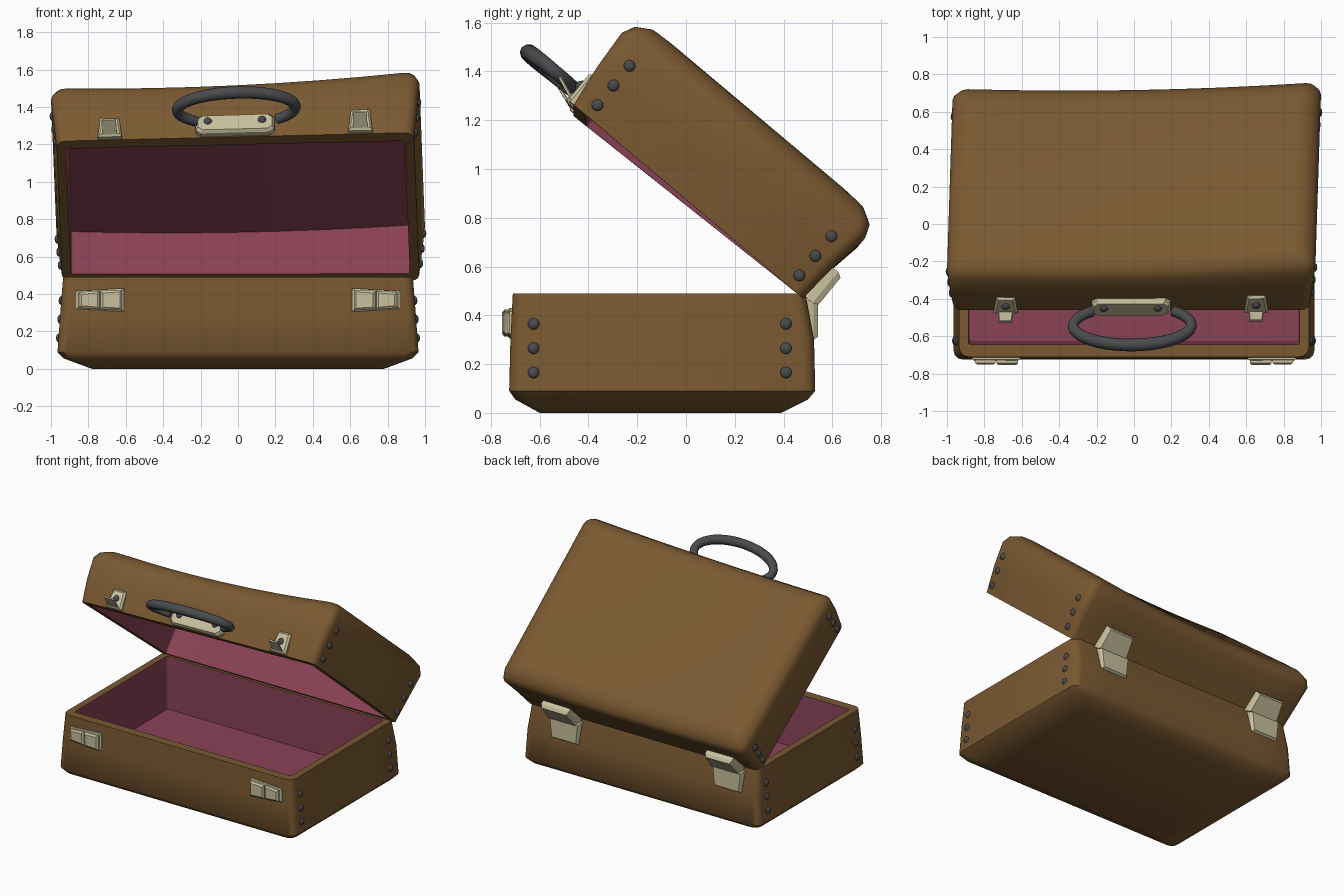
import bpy, bmesh, math
from mathutils import Vector, Matrix

if "Cube" in bpy.data.objects:
    bpy.data.objects.remove(bpy.data.objects["Cube"], do_unlink=True)


def material(name, rgb):
    m = bpy.data.materials.new(name)
    m.use_nodes = True
    m.diffuse_color = (*rgb, 1)
    m.node_tree.nodes["Principled BSDF"].inputs["Base Color"].default_value = (*rgb, 1)
    return m


LEATHER = material("brown leather", (0.195, 0.100, 0.031))
LINING = material("rose lining", (0.254, 0.054, 0.093))
METAL = material("pale brass", (0.578, 0.533, 0.342))
DARK = material("dark iron", (0.065, 0.069, 0.074))


def finish(name, bm, mats, angle=45):
    bmesh.ops.recalc_face_normals(bm, faces=bm.faces)
    mesh = bpy.data.meshes.new(name)
    bm.to_mesh(mesh)
    bm.free()
    for m in mats:
        mesh.materials.append(m)
    ob = bpy.data.objects.new(name, mesh)
    bpy.context.collection.objects.link(ob)
    bpy.ops.object.select_all(action='DESELECT')
    ob.select_set(True)
    bpy.context.view_layer.objects.active = ob
    bpy.ops.object.shade_smooth_by_angle(angle=math.radians(angle))
    return ob


# Lid frame: u runs from hinge to front along the rim, v is depth; slightly warped
TILT = math.radians(39.3)
HINGE_Y, HINGE_Z = 0.48, 0.47


def lid(x, u, v):
    v += (-0.045 + 0.025 * x + 0.035 * x * x) * v / 0.35
    y = HINGE_Y - u * math.cos(TILT) + v * math.sin(TILT)
    z = HINGE_Z + u * math.sin(TILT) + v * math.cos(TILT) + 0.02 * x * u
    return Vector((x + 0.015 - 0.025 * u, y, z))


def base(x, y, z):
    return Vector((x, y, z))


def ring(hx, y0, y1, r):
    """Rounded rectangle, listed along one long side and back along the other."""
    half, arc, steps = [], 3, 8
    for k in range(arc + 1):
        a = math.pi / 2 * k / arc
        half.append((-hx + r - r * math.cos(a), r - r * math.sin(a)))
    for k in range(1, steps):
        half.append((-(hx - r) * (1 - 2 * k / steps), 0))
    for k in range(arc + 1):
        a = math.pi / 2 * k / arc
        half.append((hx - r + r * math.sin(a), r - r * math.cos(a)))
    return [(x, y0 + d) for x, d in half] + [(x, y1 - d) for x, d in reversed(half)]


def shell(name, rings, to_world, lined_from):
    """Loft outside, over the rim and down the lined inside."""
    bm = bmesh.new()
    loops = [[bm.verts.new(to_world(x, y, d)) for x, y in ring(hx, y0, y1, r)]
             for d, hx, y0, y1, r in rings]
    n = len(loops[0])
    for k in range(len(loops) - 1):
        a, b = loops[k], loops[k + 1]
        for i in range(n):
            j = (i + 1) % n
            f = bm.faces.new((a[i], a[j], b[j], b[i]))
            f.material_index = int(k >= lined_from)
    for loop, mat in ((loops[0], 0), (loops[-1], 1)):
        for i in range(n // 2 - 1):
            f = bm.faces.new((loop[i], loop[i + 1], loop[n - 2 - i], loop[n - 1 - i]))
            f.material_index = mat
    return finish(name, bm, [LEATHER, LINING])


# Case bottom and lid: depth, half width, near edge, far edge, corner radius
shell("case_bottom", [
    (0, 0.78, -0.60, 0.39, 0.04), (0.055, 0.93, -0.70, 0.50, 0.05),
    (0.09, 0.965, -0.725, 0.53, 0.05), (0.30, 0.95, -0.72, 0.525, 0.05),
    (0.49, 0.935, -0.71, 0.49, 0.05), (0.49, 0.885, -0.645, 0.435, 0.01),
    (0.10, 0.88, -0.625, 0.435, 0.01)], base, 5)
shell("case_lid", [
    (0.45, 0.85, 0.10, 1.12, 0.06), (0.44, 0.91, 0.04, 1.17, 0.06),
    (0.40, 0.965, -0.02, 1.225, 0.06), (0.345, 0.985, -0.04, 1.25, 0.06),
    (0.18, 0.972, -0.015, 1.24, 0.05), (0, 0.955, 0, 1.216, 0.05),
    (0, 0.905, 0.06, 1.15, 0.01), (0.33, 0.905, 0.06, 1.16, 0.01)], lid, 6)


# Surfaces that fittings sit on: a across, b up the wall, h outwards
def base_front(a, b, h): return base(a, -0.715 - h, b)
def base_back(a, b, h): return base(a, 0.50 + h, b)
def lid_front(a, b, h): return lid(a, 1.225 + h, b)
def lid_back(a, b, h): return lid(a, -0.01 - h, b)


def plate(name, pts, surface, bottom, top, inset=0.012):
    """Polygon plate with a sloping bevelled edge."""
    bm = bmesh.new()
    c = sum((Vector(p) for p in pts), Vector((0, 0))) / len(pts)
    small = []
    for p in pts:
        d = Vector(p) - c
        small.append(c + Vector([math.copysign(max(abs(q) - inset, 0), q) for q in d]))
    layers = [(pts, bottom), (pts, top - (top - bottom) * 0.35), (small, top)]
    loops = [[bm.verts.new(surface(p[0], p[1], h)) for p in ps] for ps, h in layers]
    n = len(pts)
    for lo, hi in zip(loops, loops[1:]):
        for i in range(n):
            bm.faces.new((lo[i], lo[(i + 1) % n], hi[(i + 1) % n], hi[i]))
    bm.faces.new(loops[0])
    bm.faces.new(loops[-1])
    return finish(name, bm, [METAL], 25)


def trapezoid(x, w0, w1, b0, b1):
    return [(x - w0, b0), (x + w0, b0), (x + w1, b1), (x - w1, b1)]


def studs(name, spots, r, flat=1):
    bm = bmesh.new()
    for p in spots:
        bmesh.ops.create_uvsphere(bm, u_segments=12, v_segments=8, radius=r,
                                  matrix=Matrix.Translation(p) @ Matrix.Diagonal((flat, 1, 1, 1)))
    return finish(name, bm, [DARK], 60)


# Latches and clasps at the front
for side, s in (("left", 1), ("right", -1)):
    def outline(x0, x1, h0, h1):
        return [(s * x0, 0.368 - h0), (s * x1, 0.368 - h1),
                (s * x1, 0.368 + h1), (s * x0, 0.368 + h0)]
    plate(side + "_latch_back", outline(0.61, 0.865, 0.063, 0.047), base_front, -0.01, 0.018)
    plate(side + "_latch_inner", outline(0.62, 0.735, 0.055, 0.05), base_front, 0.01, 0.04)
    plate(side + "_latch_outer", outline(0.74, 0.85, 0.05, 0.042), base_front, 0.01, 0.036)
    x = 0.67 * s
    plate(side + "_clasp_plate", trapezoid(x, 0.065, 0.05, 0.005, 0.155), lid_front, -0.01, 0.025)

    # Tongue swung outwards from the rim
    def tongue(a, b, h):
        return lid(a, 1.235 + b, 0.01 + 0.4 * b + h)
    plate(side + "_clasp_tongue", trapezoid(x, 0.04, 0.035, 0, 0.1), tongue, 0, 0.015, 0.004)

# Hinges at the back
for side, x in (("left", 0.62), ("right", -0.71)):
    plate(side + "_hinge_lower", trapezoid(x, 0.11, 0.125, 0.30, 0.46), base_back, -0.01, 0.042)
    plate(side + "_hinge_upper", trapezoid(x, 0.125, 0.11, 0.01, 0.18), lid_back, -0.01, 0.055)

# Handle mount and handle
w, c = 0.21, 0.025
plate("handle_mount", [(-w + c, 0.005), (w - c, 0.005), (w, 0.005 + c), (w, 0.14 - c),
                       (w - c, 0.14), (-w + c, 0.14), (-w, 0.14 - c), (-w, 0.005 + c)],
      lid_front, -0.01, 0.04)
curve = bpy.data.curves.new("handle", 'CURVE')
curve.dimensions = '3D'
curve.bevel_depth = 0.034
curve.bevel_resolution = 3
curve.use_fill_caps = True
spline = curve.splines.new('POLY')
count = 33
spline.points.add(count - 1)
for i, p in enumerate(spline.points):
    a = math.radians(-47 + 274 * i / (count - 1))
    p.co = (*lid(0.316 * math.cos(a) + 0.01, 1.375 + 0.135 * math.sin(a), 0.075), 1)
    p.radius = 0.85 + 0.15 * max(0, math.sin(a))
handle = bpy.data.objects.new("handle", curve)
bpy.context.collection.objects.link(handle)
curve.materials.append(DARK)
bpy.ops.object.select_all(action='DESELECT')
handle.select_set(True)
bpy.context.view_layer.objects.active = handle
bpy.ops.object.convert(target='MESH')
bpy.ops.object.shade_smooth_by_angle(angle=math.radians(60))

# Studs
studs("fitting_studs", [lid_front(x, 0.085, h) for x, h in
      ((-0.145, 0.032), (0.145, 0.032), (-0.67, 0.018), (0.67, 0.018))], 0.024)
studs("base_studs", [base(s * (0.97 - 0.07 * z), y, z) for s in (-1, 1)
      for y in (-0.625, 0.41) for z in (0.165, 0.265, 0.365)], 0.024, 0.6)
studs("lid_studs", [lid(s * (0.957 + 0.085 * v), u, v) for s in (-1, 1)
      for u in (0.07, 1.14) for v in (0.06, 0.16, 0.26)], 0.024, 0.6)
